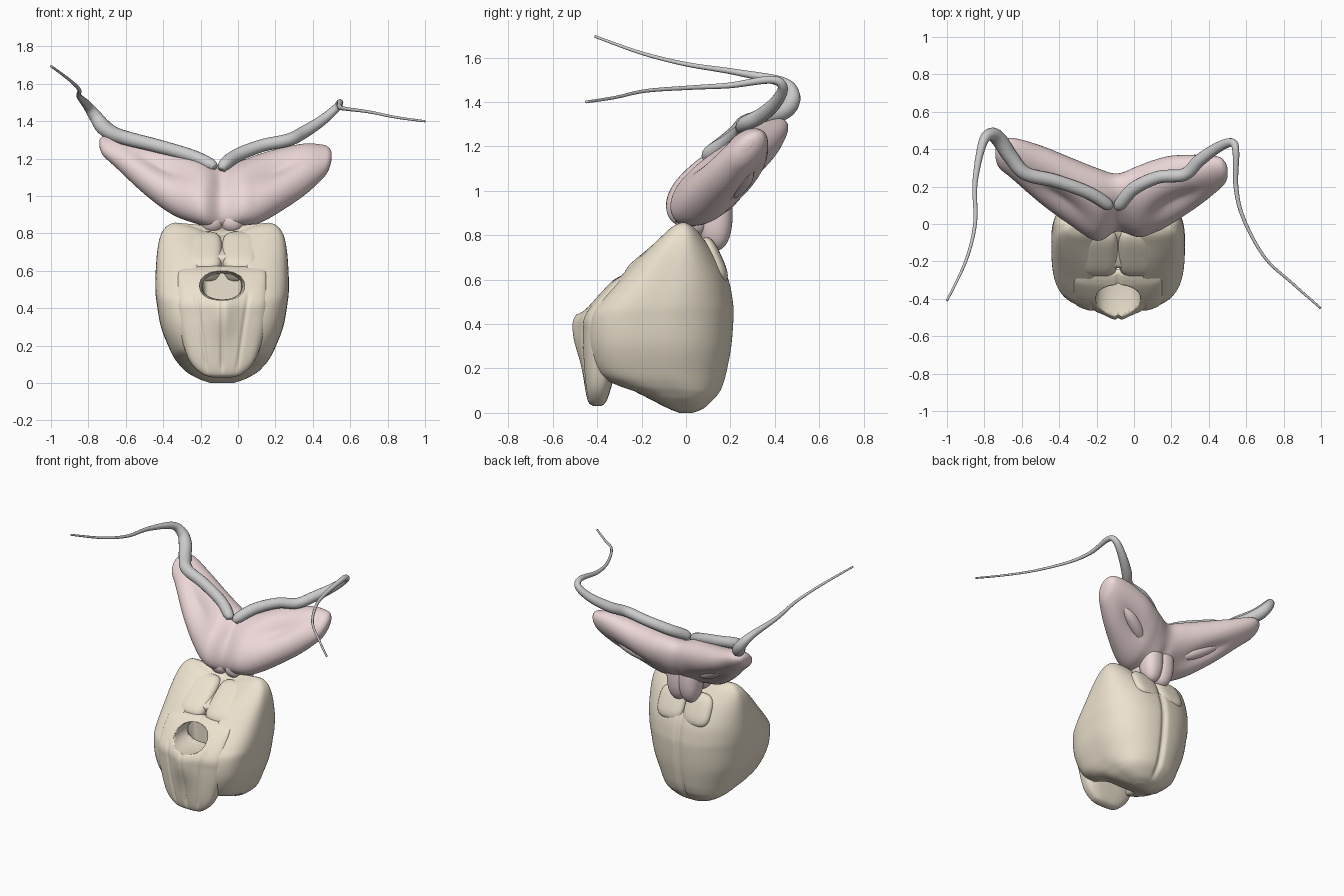
import bpy, bmesh, math
from math import sin, cos, pi, exp
from mathutils import Vector, Matrix

if "Cube" in bpy.data.objects:
    bpy.data.objects.remove(bpy.data.objects["Cube"])

CX = -0.085   # symmetry line of the lower body


def material(name, col):
    m = bpy.data.materials.new(name)
    m.diffuse_color = (*col, 1)
    m.use_nodes = True
    m.node_tree.nodes["Principled BSDF"].inputs["Base Color"].default_value = m.diffuse_color
    return m


BEIGE = material("beige", (0.84, 0.76, 0.62))
PINK = material("pink", (0.84, 0.68, 0.68))


def finish(name, bm, mat):
    bmesh.ops.recalc_face_normals(bm, faces=bm.faces)
    me = bpy.data.meshes.new(name)
    bm.to_mesh(me)
    bm.free()
    ob = bpy.data.objects.new(name, me)
    bpy.context.collection.objects.link(ob)
    if mat:
        me.materials.append(mat)
    for p in me.polygons:
        p.use_smooth = True
    return ob


def spline(rows, n):
    """Catmull-Rom through rows, n steps per span."""
    out = []
    for i in range(len(rows) - 1):
        a, b, c, d = (Vector(rows[max(0, min(len(rows) - 1, i + k))]) for k in (-1, 0, 1, 2))
        for j in range(n):
            t = j / n
            out.append(0.5 * (2 * b + (c - a) * t + (2 * a - 5 * b + 4 * c - d) * t * t
                              + (3 * b - a - 3 * c + d) * t ** 3))
    return out + [Vector(rows[-1])]


def loft(name, rings, mat):
    bm = bmesh.new()
    vs = [[bm.verts.new(p) for p in r] for r in rings]
    n = len(vs[0])
    for a, b in zip(vs, vs[1:]):
        for i in range(n):
            j = (i + 1) % n
            bm.faces.new((a[i], a[j], b[j], b[i]))
    for end in (vs[0], vs[-1]):
        c = bm.verts.new(sum((v.co for v in end), Vector()) / n)
        for i in range(n):
            bm.faces.new((end[i], end[(i + 1) % n], c))
    return finish(name, bm, mat)


def smooth(t):
    t = max(0, min(1, t))
    return t * t * (3 - 2 * t)


def bump(t, w):
    return exp(-(t / w) ** 2)


def stacked(name, rows, pf, pb, shape, n=160):
    """Horizontal sections (z, front y, back y, half width) stacked upward."""
    rings = []
    for z, yf, yb, hw in spline(rows, 6):
        ym = (yf + yb) / 2
        ring = []
        for k in range(n):
            a = 2 * pi * k / n
            u, front = hw * cos(a), sin(a) < 0
            p = pf if front else pb
            v = max(0, 1 - abs(cos(a)) ** p) ** (1 / p)
            y = ym + v * ((yf if front else yb) - ym)
            y, zz = shape(u, y, z, front)
            ring.append(Vector((CX + u, y, zz)))
        rings.append(ring)
    return loft(name, rings, BEIGE)


def tube(name, pts, mat, n=16):
    """Round tube through (x, y, z, radius) points."""
    path = spline(pts, 8)
    rings, side = [], Vector((0.3, 0.2, 1))
    for i, p in enumerate(path):
        d = (path[min(i + 1, len(path) - 1)] - path[max(i - 1, 0)]).to_3d().normalized()
        side = (side - d * side.dot(d)).normalized()
        up = d.cross(side)
        rings.append([p.to_3d() + p[3] * (side * cos(2 * pi * k / n) + up * sin(2 * pi * k / n))
                      for k in range(n)])
    return loft(name, rings, mat)


def rounded_block(name, loc, size, tilt, mat, p=3.0):
    bm = bmesh.new()
    bmesh.ops.create_uvsphere(bm, u_segments=40, v_segments=24, radius=1)
    rot = Matrix.Rotation(tilt, 3, 'X')
    for v in bm.verts:
        k = sum(abs(c) ** p for c in v.co) ** (-1 / p)
        v.co = Vector(loc) + rot @ Vector([c * k * s for c, s in zip(v.co, size)])
    return finish(name, bm, mat)


# Main body: paired side lobes with a rear seam, dipped top and central channel
def body_shape(u, y, z, front):
    if front:
        y = y if y > -0.225 else -0.225 + (y + 0.225) * max(
            smooth((abs(u) - 0.085) / 0.06), smooth((z - 0.64) / 0.05))
    else:
        y -= 0.02 * bump(u, 0.018) * smooth(z / 0.1)
    z -= 0.07 * smooth((z - 0.64) / 0.2) * bump(u, 0.15)
    return y, z


stacked("main_body", [
    (0.0, -0.03, 0.03, 0.06), (0.02, -0.08, 0.08, 0.12), (0.055, -0.15, 0.12, 0.185),
    (0.09, -0.22, 0.15, 0.222), (0.125, -0.32, 0.167, 0.25), (0.18, -0.41, 0.183, 0.28),
    (0.3, -0.45, 0.205, 0.327), (0.43, -0.445, 0.215, 0.35), (0.5, -0.40, 0.212, 0.357),
    (0.6, -0.31, 0.192, 0.355), (0.72, -0.20, 0.14, 0.345), (0.8, -0.12, 0.09, 0.325),
    (0.845, -0.07, 0.05, 0.29), (0.862, -0.03, 0.01, 0.25)], 3.6, 2.3, body_shape)


# Front shield: keeled lower front piece with seams, pierced by a round opening
def shield_shape(u, y, z, front):
    if front:
        k = smooth((z - 0.04) / 0.08)
        y -= 0.045 * bump(u, 0.08) * bump(z - 0.38, 0.14)
        y += 0.012 * bump(u, 0.01) * k
        y += 0.008 * bump(abs(u) - 0.07 - 0.15 * z, 0.01) * smooth((0.5 - z) / 0.05) * k
    return y, z


shield = stacked("front_shield", [
    (0.03, -0.415, -0.385, 0.05), (0.05, -0.44, -0.36, 0.11), (0.12, -0.455, -0.335, 0.175),
    (0.25, -0.465, -0.30, 0.22), (0.36, -0.468, -0.285, 0.24), (0.43, -0.465, -0.28, 0.245),
    (0.5, -0.42, -0.28, 0.24), (0.58, -0.345, -0.26, 0.235), (0.61, -0.305, -0.24, 0.22),
    (0.625, -0.275, -0.245, 0.17)], 3, 3, shield_shape)
cutter = rounded_block("opening_cutter", (CX, -0.40, 0.52), (0.12, 0.23, 0.082), 0, BEIGE, 2.2)
cutter.hide_render = True
mod = shield.modifiers.new("opening", 'BOOLEAN')
mod.operation, mod.solver, mod.object = 'DIFFERENCE', 'EXACT', cutter
bpy.context.view_layer.objects.active = shield
bpy.ops.object.modifier_apply(modifier=mod.name)
bpy.data.objects.remove(cutter)

# Paired central lobes above the opening and collar plates at the rear
for s, side in ((-1, "left"), (1, "right")):
    rounded_block("central_lobe_" + side, (CX + s * 0.099, -0.13, 0.675),
                  (0.1, 0.16, 0.075), -0.0 + 0.68, BEIGE, 4)
    rounded_block("rear_plate_" + side, (CX + s * 0.1, 0.12, 0.685),
                  (0.1, 0.045, 0.11), 0.42, BEIGE, 3)

# Butterfly-shaped wings: sections (x, z low, z high, y front, y back) along x
wing = [(-0.74, 1.26, 1.30, 0.35, 0.40), (-0.72, 1.215, 1.32, 0.30, 0.44),
        (-0.65, 1.15, 1.325, 0.24, 0.46), (-0.5, 1.01, 1.28, 0.11, 0.42),
        (-0.35, 0.90, 1.24, 0.0, 0.36), (-0.2, 0.845, 1.20, -0.09, 0.30),
        (-0.09, 0.82, 1.165, -0.04, 0.27), (0.02, 0.84, 1.19, -0.07, 0.31),
        (0.1, 0.85, 1.22, -0.05, 0.34), (0.2, 0.90, 1.25, 0.0, 0.365),
        (0.35, 1.0, 1.28, 0.10, 0.37), (0.45, 1.09, 1.275, 0.18, 0.36),
        (0.485, 1.14, 1.26, 0.215, 0.335), (0.50, 1.19, 1.235, 0.25, 0.30)]
rings = []
for x, z0, z1, y0, y1 in spline(wing, 6):
    ring = []
    for k in range(72):
        t = 2 * pi * k / 72
        hollow = bump(x + 0.40, 0.15) + bump(x - 0.22, 0.14)
        seam = bump(x + 0.09, 0.03)
        f = 1
        for c in (2 * pi / 3, 5 * pi / 3):
            f -= (0.35 * hollow + 0.1 * seam) * bump(t - c, 0.45)
        ring.append(Vector((x, (y0 + y1) / 2 + f * (y1 - y0) / 2 * cos(t),
                            (z0 + z1) / 2 + f * (z1 - z0) / 2 * cos(t - 1.05))))
    rings.append(ring)
loft("wings", rings, PINK)
# ridge inside each rear hollow, and the stems that meet the body
tube("rear_ridge_left", [(-0.54, 0.33, 1.15, 0.01), (-0.42, 0.265, 1.075, 0.04),
                         (-0.30, 0.21, 1.01, 0.045), (-0.20, 0.14, 0.97, 0.02)], PINK)
tube("rear_ridge_right", [(0.36, 0.29, 1.12, 0.01), (0.26, 0.265, 1.065, 0.04),
                          (0.14, 0.21, 1.01, 0.045), (0.04, 0.14, 0.97, 0.02)], PINK)
for s, side in ((-1, "left"), (1, "right")):
    rounded_block("wing_stem_" + side, (CX + s * 0.045, 0.13, 0.90),
                  (0.075, 0.08, 0.17), 0.0, PINK, 2.3)
    rounded_block("wing_foot_" + side, (CX + s * 0.055, 0.03, 0.87),
                  (0.07, 0.075, 0.075), -0.3, PINK, 2.3)

# Long cords running along the wing tops and thinning toward the front
tube("cord_left", [
    (-0.13, 0.09, 1.15, 0.02), (-0.15, 0.11, 1.17, 0.033), (-0.25, 0.17, 1.215, 0.035),
    (-0.42, 0.23, 1.265, 0.036), (-0.58, 0.27, 1.305, 0.038), (-0.66, 0.36, 1.33, 0.04),
    (-0.72, 0.45, 1.37, 0.042), (-0.765, 0.48, 1.43, 0.034), (-0.81, 0.43, 1.49, 0.024),
    (-0.85, 0.22, 1.535, 0.014), (-0.85, 0.0, 1.57, 0.01), (-0.90, -0.2, 1.62, 0.008),
    (-1.0, -0.41, 1.695, 0.006)], None)
tube("cord_right", [
    (-0.085, 0.09, 1.14, 0.02), (-0.07, 0.11, 1.17, 0.034), (0.0, 0.19, 1.22, 0.036),
    (0.13, 0.25, 1.27, 0.034), (0.27, 0.265, 1.30, 0.034), (0.35, 0.34, 1.34, 0.034),
    (0.45, 0.41, 1.405, 0.028), (0.525, 0.435, 1.47, 0.022), (0.545, 0.38, 1.50, 0.018),
    (0.545, 0.2, 1.475, 0.013), (0.585, 0.03, 1.465, 0.01), (0.70, -0.18, 1.45, 0.008),
    (0.85, -0.32, 1.42, 0.007), (0.998, -0.45, 1.40, 0.006)], None)
